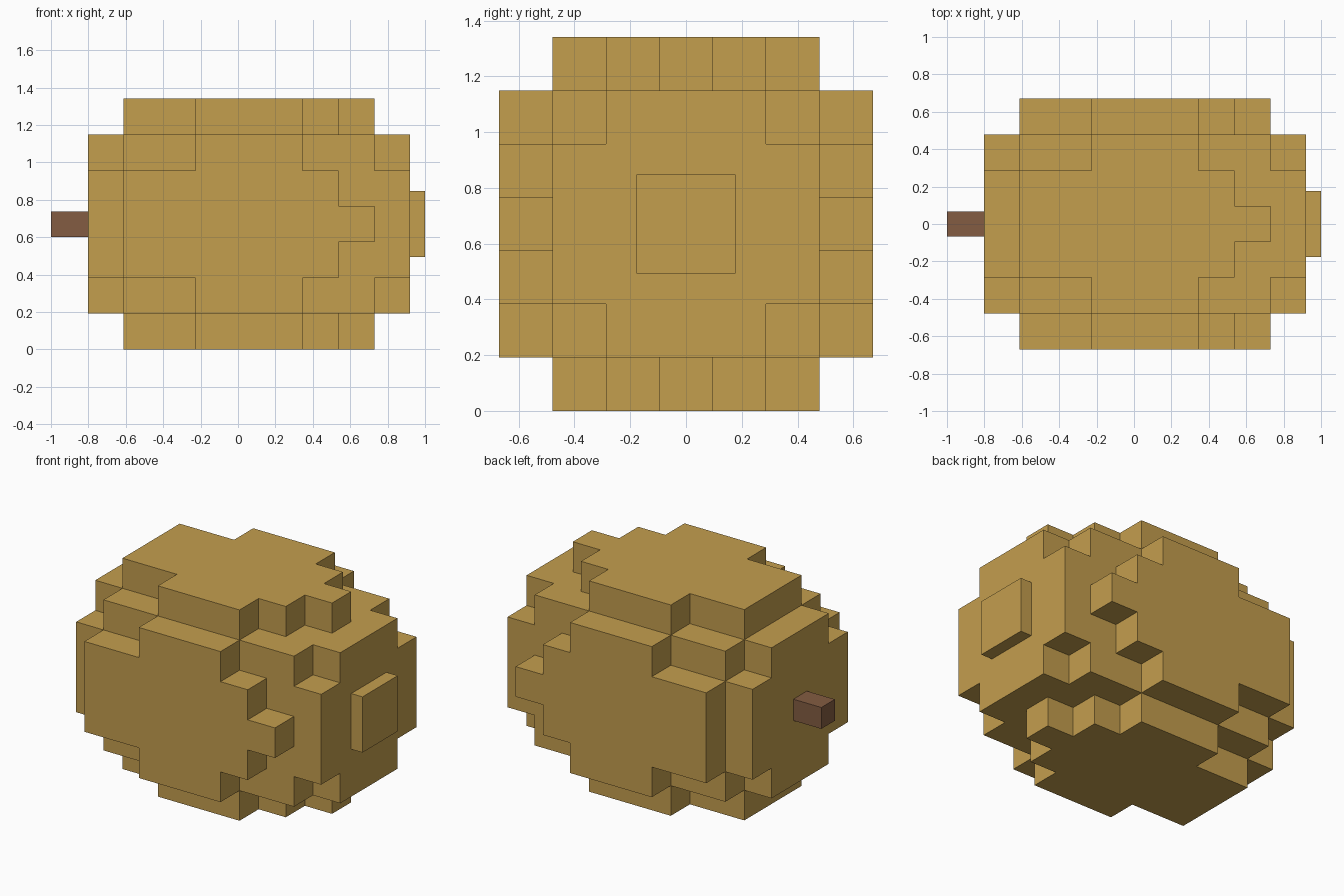
import bpy, bmesh
from mathutils import Vector

if "Cube" in bpy.data.objects:
    bpy.data.objects.remove(bpy.data.objects["Cube"])

U = 0.1915            # block size
X0 = -0.803           # left end of the blocky body
ZC = 3.5 * U          # height of the body axis


def material(name, rgb):
    m = bpy.data.materials.new(name)
    m.diffuse_color = (*rgb, 1)
    m.use_nodes = True
    m.node_tree.nodes["Principled BSDF"].inputs["Base Color"].default_value = m.diffuse_color
    return m


tan = material("tan", (0.552, 0.342, 0.076))
brown = material("brown", (0.227, 0.107, 0.054))


def add_object(name, bm, mat):
    bmesh.ops.recalc_face_normals(bm, faces=bm.faces)
    mesh = bpy.data.meshes.new(name)
    bm.to_mesh(mesh)
    bm.free()
    mesh.materials.append(mat)
    bpy.context.collection.objects.link(bpy.data.objects.new(name, mesh))


def box(name, x1, x2, half, mat):
    bm = bmesh.new()
    bmesh.ops.create_cube(bm, size=1)
    bmesh.ops.scale(bm, vec=(x2 - x1, 2 * half, 2 * half), verts=bm.verts)
    bmesh.ops.translate(bm, vec=((x1 + x2) / 2, 0, ZC), verts=bm.verts)
    add_object(name, bm, mat)


# Half width of the outermost side slab in each block column (-1 = no slab)
SLAB = [-1, 1, 1, 2, 2, 2, 1, 0, -1]


def filled(i, j, k):
    if not 0 <= i < len(SLAB):
        return False
    hi, lo = max(abs(j), abs(k)), min(abs(j), abs(k))
    if hi == 3:
        return lo <= SLAB[i]
    if hi == 2 and lo == 2:
        return i not in (0, len(SLAB) - 1)   # end columns lose their corners
    return hi <= 2


# Rounded blocky body: only the outside faces of the filled blocks
bm = bmesh.new()
corners = {}


def corner(p):
    if p not in corners:
        corners[p] = bm.verts.new((X0 + p[0] * U, (p[1] - 0.5) * U, ZC + (p[2] - 0.5) * U))
    return corners[p]


for i in range(len(SLAB)):
    for j in range(-3, 4):
        for k in range(-3, 4):
            if not filled(i, j, k):
                continue
            for axis in range(3):
                for side in (0, 1):
                    n = [i, j, k]
                    n[axis] += 2 * side - 1
                    if filled(*n):
                        continue
                    b, c = (axis + 1) % 3, (axis + 2) % 3
                    quad = []
                    for s, t in ((0, 0), (1, 0), (1, 1), (0, 1)):
                        p = [i, j, k]
                        p[axis] += side
                        p[b] += s
                        p[c] += t
                        quad.append(corner(tuple(p)))
                    bm.faces.new(quad if side else quad[::-1])

# Merge the flat areas into single faces
bmesh.ops.dissolve_limit(bm, angle_limit=0.01, verts=bm.verts, edges=bm.edges)
add_object("body", bm, tan)

# Raised square on the right end and stem on the left end
box("end_button", X0 + 9 * U - 0.01, 1.0, 0.177, tan)
box("stem", -1.0, X0 + 0.01, 0.068, brown)
